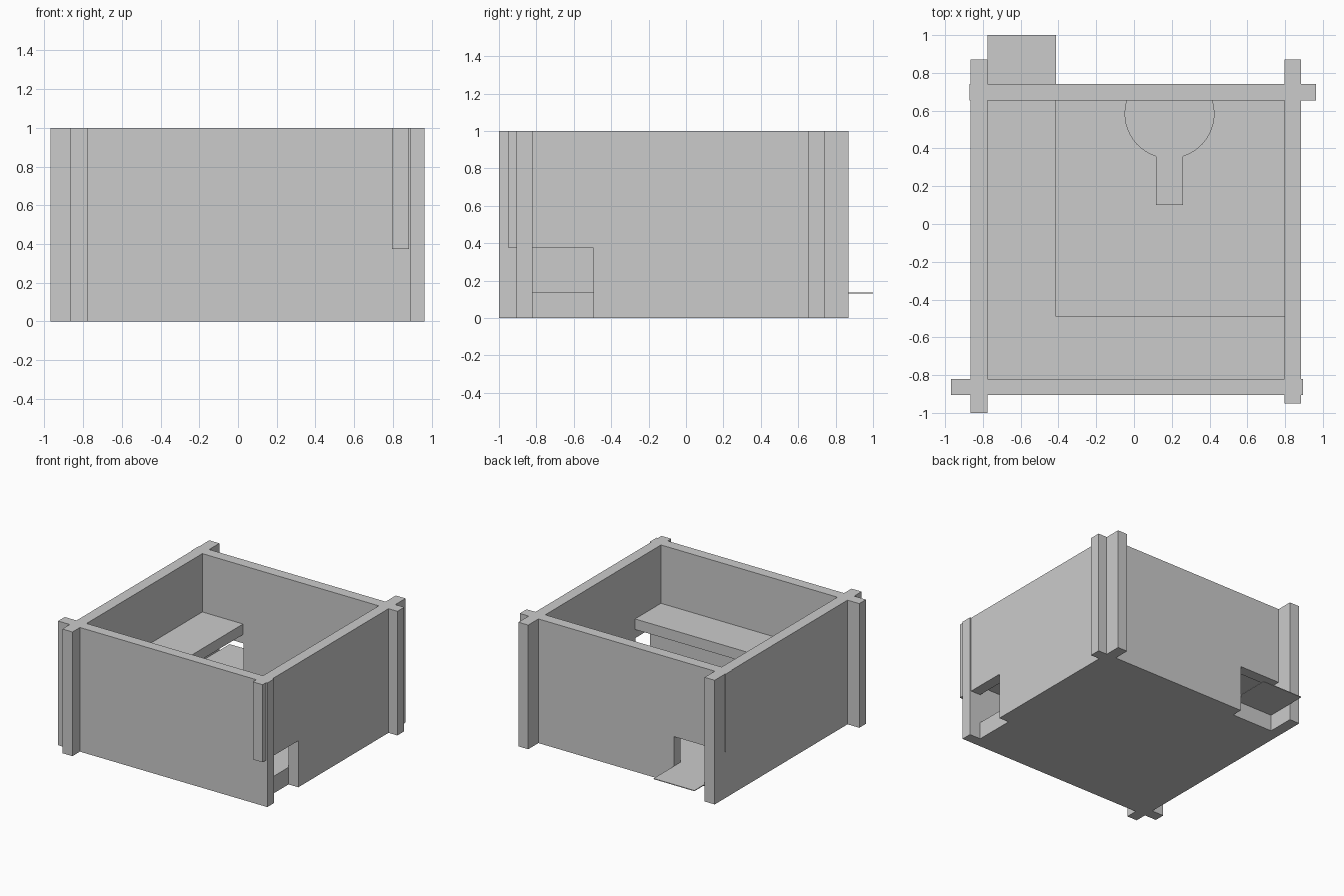
import bpy, bmesh, math
from mathutils import Vector

if "Cube" in bpy.data.objects:
    bpy.data.objects.remove(bpy.data.objects["Cube"])


def prism(name, pts, direction):
    """Extrude a flat outline of 3D points along a direction."""
    bm = bmesh.new()
    face = bm.faces.new([bm.verts.new(p) for p in pts])
    ext = bmesh.ops.extrude_face_region(bm, geom=[face])
    moved = [g for g in ext["geom"] if isinstance(g, bmesh.types.BMVert)]
    bmesh.ops.translate(bm, verts=moved, vec=Vector(direction))
    bmesh.ops.recalc_face_normals(bm, faces=bm.faces)
    me = bpy.data.meshes.new(name)
    bm.to_mesh(me)
    bm.free()
    ob = bpy.data.objects.new(name, me)
    bpy.context.collection.objects.link(ob)
    return ob


def box(name, x0, x1, y0, y1, z0, z1):
    return prism(name, [(x0, y0, z0), (x1, y0, z0), (x1, y1, z0), (x0, y1, z0)],
                 (0, 0, z1 - z0))


def notched(start, notch, end, low):
    """Side outline of a wall whose lower starting corner is cut away."""
    return [(start, low), (notch, low), (notch, 0), (end, 0), (end, 1), (start, 1)]


# Four walls crossing at the corners; two are notched to leave an entrance
walls = box("crossed_walls", -0.865, -0.775, -1.0, 0.87, 0, 1)
others = [
    box("front_wall", -0.97, 0.895, -0.905, -0.82, 0, 1),
    prism("right_wall", [(0.797, y, z) for y, z in notched(-0.95, -0.495, 0.87, 0.375)],
          (0.087, 0, 0)),
    prism("back_wall", [(x, 0.653, z) for x, z in notched(-0.87, -0.41, 0.963, 0.375)],
          (0, 0.087, 0)),
]
for w in others:
    mod = walls.modifiers.new("join_" + w.name, 'BOOLEAN')
    mod.operation = 'UNION'
    mod.solver = 'EXACT'
    mod.object = w
bpy.context.view_layer.update()
deps = bpy.context.evaluated_depsgraph_get()
joined = bpy.data.meshes.new_from_object(walls.evaluated_get(deps))
walls.modifiers.clear()
walls.data = joined
for w in others:
    bpy.data.objects.remove(w)

# Thick floor inside the walls
box("floor", -0.775, 0.797, -0.82, 0.653, 0, 0.138)

# Thin landing sheet reaching out through the back entrance
box("entrance_landing", -0.775, -0.412, 0.653, 1.0, 0.132, 0.138)

# L-shaped shelf along the left and front walls
shelf = [(-0.775, -0.82), (0.797, -0.82), (0.797, -0.49),
         (-0.412, -0.49), (-0.412, 0.653), (-0.775, 0.653)]
prism("corner_shelf", [(x, y, 0.445) for x, y in shelf], (0, 0, 0.085))

# Round plate with a handle, cut off by the back wall
cx, cy, r = 0.188, 0.585, 0.238
a0 = math.asin((0.653 - cy) / r)
a1 = -math.acos(0.072 / r)
right = [(cx + r * math.cos(a0 + (a1 - a0) * i / 12),
          cy + r * math.sin(a0 + (a1 - a0) * i / 12)) for i in range(13)]
right.append((cx + 0.072, 0.10))
left = [(2 * cx - x, y) for x, y in reversed(right)]
prism("floor_plate", [(x, y, 0.138) for x, y in right + left], (0, 0, 0.008))
